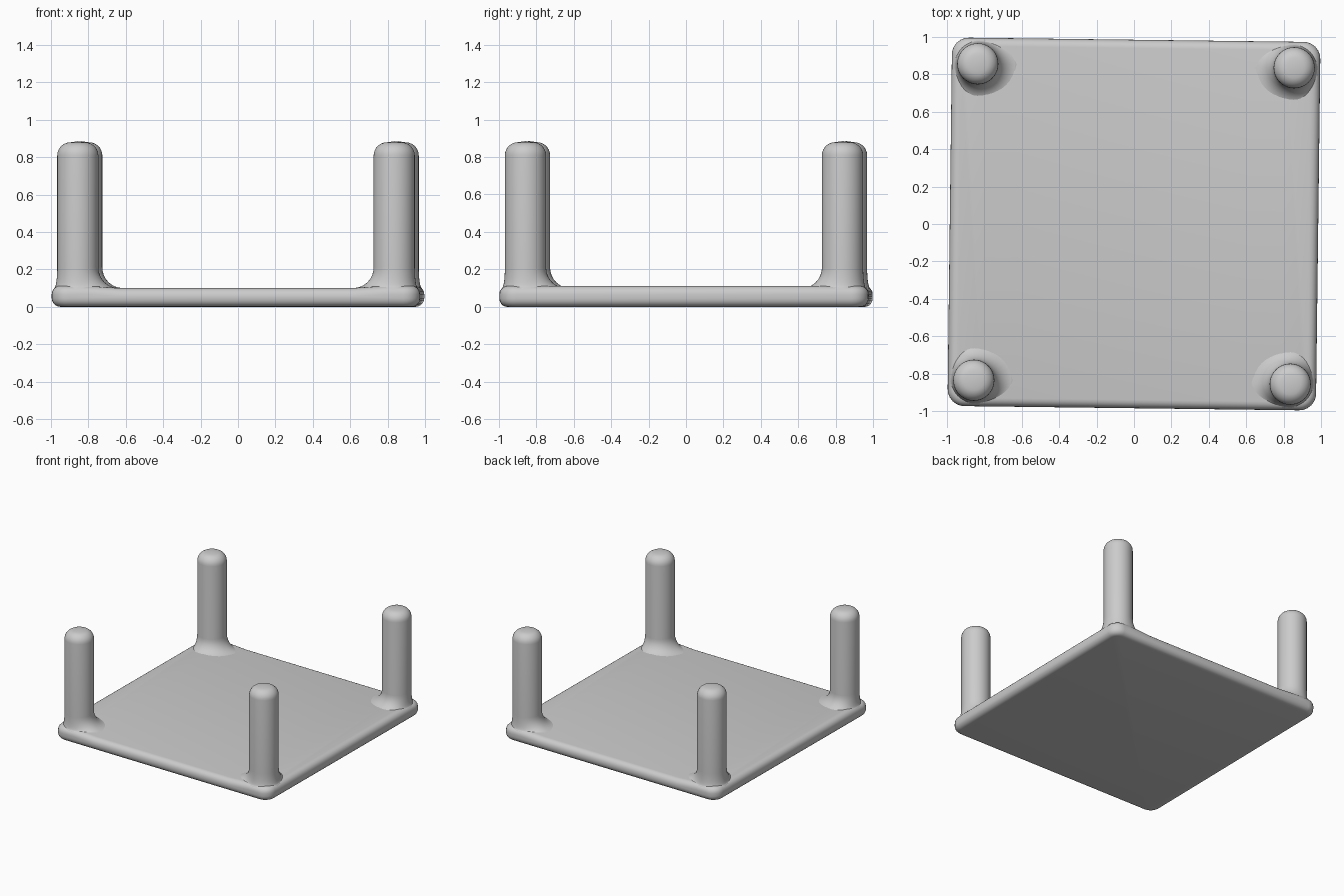
import bpy, bmesh, math

if "Cube" in bpy.data.objects:
    bpy.data.objects.remove(bpy.data.objects["Cube"])

TURN = -0.0125          # the whole piece sits very slightly turned
HALF = 0.985            # half width of the slab
POST = 0.846            # post offset from the centre
RAD = 0.11              # post radius
TOP = 0.885

grey = bpy.data.materials.new("plain_grey")
grey.diffuse_color = (0.6, 0.6, 0.6, 1)
grey.use_nodes = True
grey.node_tree.nodes["Principled BSDF"].inputs["Base Color"].default_value = grey.diffuse_color


def finish(name, bm):
    bmesh.ops.recalc_face_normals(bm, faces=bm.faces)
    mesh = bpy.data.meshes.new(name)
    bm.to_mesh(mesh)
    bm.free()
    mesh.materials.append(grey)
    mesh.shade_smooth()
    obj = bpy.data.objects.new(name, mesh)
    obj.rotation_euler.z = TURN
    bpy.context.collection.objects.link(obj)
    return obj


# Slab: cross-section with a faintly raised rim, extruded front to back
half = [(0.62, 0.1), (0.8, 0.112), (HALF, 0.112), (HALF, 0.0)]
section = half + [(-x, z) for x, z in reversed(half)]
bm = bmesh.new()
front = bm.faces.new([bm.verts.new((x, -HALF, z)) for x, z in section])
out = bmesh.ops.extrude_face_region(bm, geom=[front])
verts = [v for v in out["geom"] if isinstance(v, bmesh.types.BMVert)]
bmesh.ops.translate(bm, verts=verts, vec=(0, 2 * HALF, 0))
bmesh.ops.recalc_face_normals(bm, faces=bm.faces)

# Round the upright corners, then all the outline edges
upright = [e for e in bm.edges if abs(e.verts[0].co.z - e.verts[1].co.z) > 0.05]
bmesh.ops.bevel(bm, geom=upright, offset=0.09, segments=6, profile=0.5, affect='EDGES')
bm.normal_update()
outline = [e for e in bm.edges if e.calc_face_angle(0) > math.radians(40)]
bmesh.ops.bevel(bm, geom=outline, offset=0.045, segments=5, profile=0.5, affect='EDGES')
finish("slab", bm)

# Post profile: flared foot, straight shaft, rounded top
FLARE, CAP = 0.11, 0.07
profile = [(RAD + FLARE * 1.1, 0.06)]
for i in range(9):
    a = math.pi / 2 * i / 8
    profile.append((RAD + FLARE * (1 - math.sin(a)), 0.1 + FLARE * (1 - math.cos(a))))
for i in range(8):
    a = math.pi / 2 * i / 7
    profile.append((RAD - CAP * (1 - math.cos(a)), TOP - CAP * (1 - math.sin(a)) - 0.006))


def post(name, sx, sy):
    """Revolve the profile, holding the flare in on the two outer sides."""
    bm = bmesh.new()
    n = 40
    rings = []
    for r, z in profile:
        extra = max(r - RAD, 0)
        hold = (RAD + extra * 0.15) / (RAD + extra)
        ring = []
        for k in range(n):
            a = 2 * math.pi * k / n
            dx, dy = r * math.cos(a), r * math.sin(a)
            dx *= hold if dx * sx > 0 else 1
            dy *= hold if dy * sy > 0 else 1
            ring.append(bm.verts.new((sx * POST + dx, sy * POST + dy, z)))
        rings.append(ring)
    for lo, hi in zip(rings, rings[1:]):
        for k in range(n):
            j = (k + 1) % n
            bm.faces.new((lo[k], lo[j], hi[j], hi[k]))
    tip = bm.verts.new((sx * POST, sy * POST, TOP))
    for k in range(n):
        bm.faces.new((rings[-1][k], rings[-1][(k + 1) % n], tip))
    finish(name, bm)


for sy, depth in ((-1, "front"), (1, "back")):
    for sx, side in ((-1, "left"), (1, "right")):
        post(f"post_{depth}_{side}", sx, sy)
